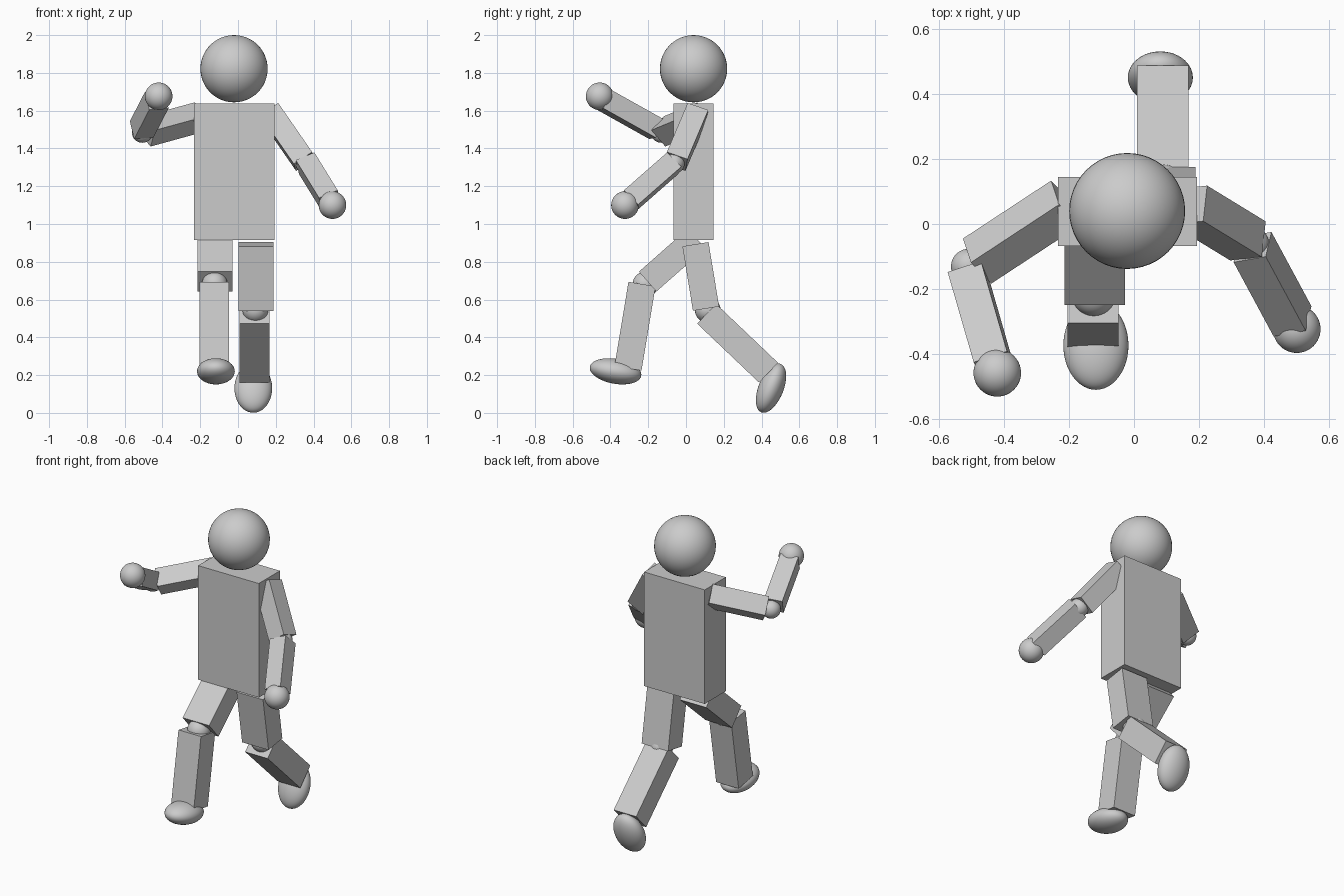
import bpy
import math
from mathutils import Vector, Matrix

if "Cube" in bpy.data.objects:
    bpy.data.objects.remove(bpy.data.objects["Cube"])

grey = bpy.data.materials.new("plain_grey")
grey.diffuse_color = (0.6, 0.6, 0.6, 1)
grey.use_nodes = True
grey.node_tree.nodes["Principled BSDF"].inputs["Base Color"].default_value = grey.diffuse_color


def finish(name, smooth=False):
    ob = bpy.context.object
    ob.name = name
    ob.data.materials.append(grey)
    if smooth:
        bpy.ops.object.shade_smooth()
    return ob


def ball(name, centre, radii, pitch=0):
    """Smooth ellipsoid; pitch tips the front (-y) end down."""
    bpy.ops.mesh.primitive_uv_sphere_add(segments=48, ring_count=24, radius=1)
    ob = finish(name, True)
    ob.scale = radii
    ob.rotation_euler = (math.radians(pitch), 0, 0)
    ob.location = centre


def limb(name, start, end, side, width, depth):
    """Box running from start to end; width is measured along side."""
    a, b = Vector(start), Vector(end)
    d = (b - a).normalized()
    w = Vector(side)
    w = (w - d * w.dot(d)).normalized()
    v = d.cross(w)
    bpy.ops.mesh.primitive_cube_add(size=1)
    ob = finish(name)
    rot = Matrix((w, v, d)).transposed().to_4x4()
    ob.matrix_world = (Matrix.Translation((a + b) / 2) @ rot
                       @ Matrix.Diagonal((width, depth, (b - a).length, 1)))


# head and body
ball("head", (-0.021, 0.04, 1.822), (0.178,) * 3)
limb("torso", (-0.02, 0.039, 0.915), (-0.02, 0.039, 1.639), (1, 0, 0), 0.426, 0.212)

# raised arm
limb("raised_upper_arm", (-0.211, 0.064, 1.564), (-0.482, -0.114, 1.49),
     (0.025, -0.077, 0.09), 0.116, 0.116)
limb("raised_forearm", (-0.51, -0.154, 1.501), (-0.43, -0.431, 1.656),
     (0.948, 0.318, 0.07), 0.108, 0.108)
ball("raised_elbow", (-0.507, -0.131, 1.485), (0.055,) * 3)
ball("raised_hand", (-0.42, -0.457, 1.676), (0.073,) * 3)

# lowered arm
limb("lowered_upper_arm", (0.17, 0.058, 1.591), (0.35, -0.052, 1.331),
     (0.012, 0.106, -0.037), 0.116, 0.116)
limb("lowered_forearm", (0.364, -0.071, 1.321), (0.487, -0.299, 1.121),
     (-0.164, -0.70, 0.70), 0.108, 0.108)
ball("lowered_elbow", (0.36, -0.062, 1.322), (0.055,) * 3)
ball("lowered_hand", (0.5, -0.323, 1.10), (0.073,) * 3)

# legs: name, thigh x, shin x, foot x, then (y, z) of hip, thigh end,
# knee ball, shin top, shin end, foot, and foot pitch
legs = [
    ("leading", -0.121, -0.126, -0.117, (0.056, 0.923), (-0.203, 0.695),
     (-0.215, 0.68), (-0.233, 0.682), (-0.307, 0.236), (-0.373, 0.22), -10),
    ("trailing", 0.096, 0.088, 0.081, (0.05, 0.893), (0.106, 0.552),
     (0.115, 0.545), (0.109, 0.525), (0.437, 0.213), (0.45, 0.131), 68),
]
for n, xt, xs, xf, hip, te, knee, st, se, foot, pitch in legs:
    limb(n + "_thigh", (xt, *hip), (xt, *te), (1, 0, 0), 0.186, 0.14)
    ball(n + "_knee", ((xt + xs) / 2, *knee), (0.068,) * 3)
    limb(n + "_shin", (xs, *st), (xs, *se), (1, 0, 0), 0.158, 0.145)
    ball(n + "_foot", (xf, *foot), (0.1, 0.138, 0.066), pitch)
